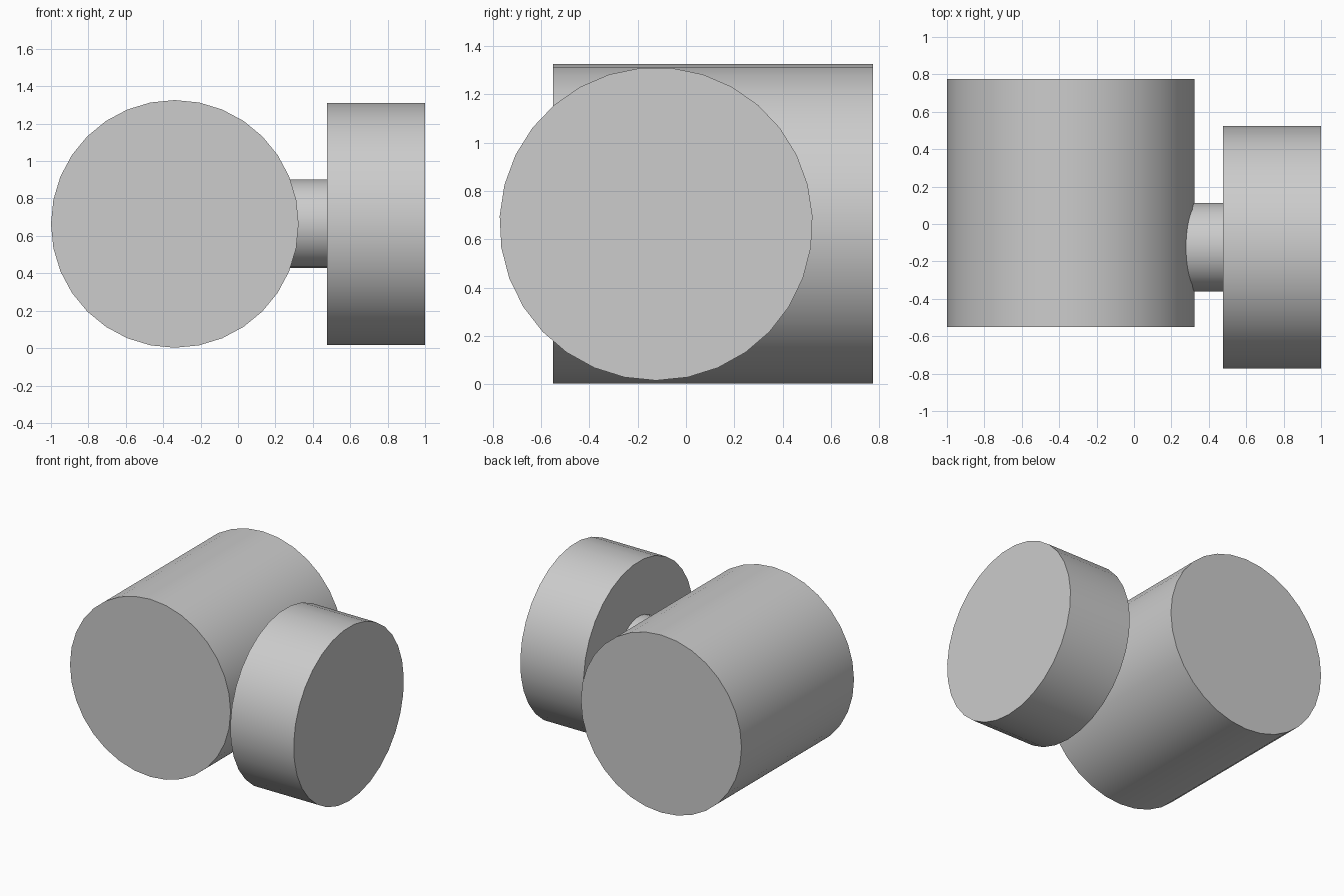
import bpy
from math import radians, pi
from mathutils import Matrix

cube = bpy.data.objects.get("Cube")
if cube:
    bpy.data.objects.remove(cube, do_unlink=True)

# Single light grey material
grey = bpy.data.materials.new("light_grey")
grey.use_nodes = True
colour = (0.604, 0.604, 0.604, 1)
grey.diffuse_color = colour
grey.node_tree.nodes["Principled BSDF"].inputs["Base Color"].default_value = colour


def cylinder(name, sides, radius, length, centre, turn):
    """Capped cylinder, turned from +z onto its own axis."""
    bpy.ops.mesh.primitive_cylinder_add(vertices=sides, radius=radius, depth=length)
    obj = bpy.context.object
    obj.name = obj.data.name = name
    obj.data.transform(turn)
    obj.location = centre
    obj.data.materials.append(grey)
    bpy.ops.object.shade_smooth_by_angle(angle=radians(30))
    return obj


along_y = Matrix.Rotation(pi / 2, 4, "X")
# Turn onto x so that the first vertex points straight down
along_x = Matrix.Rotation(pi / 2, 4, "Y") @ Matrix.Rotation(-pi / 2, 4, "Z")

mid_z = 0.664
disc_y = -0.124

# Large drum lying front to back
cylinder("main_drum", 32, 0.662, 1.325, (-0.338, 0.112, mid_z), along_y)

# Short neck running from inside the drum to the disc
cylinder("neck", 31, 0.237, 0.48, (0.24, disc_y, mid_z + 0.002), along_x)

# Thick end disc; its odd side count puts one corner at the bottom
cylinder("end_disc", 31, 0.6485, 0.523, (0.7385, disc_y, mid_z), 
         along_x @ Matrix.Rotation(pi / 2, 4, "Z") @ Matrix.Rotation(-pi / 2, 4, "Z"))
